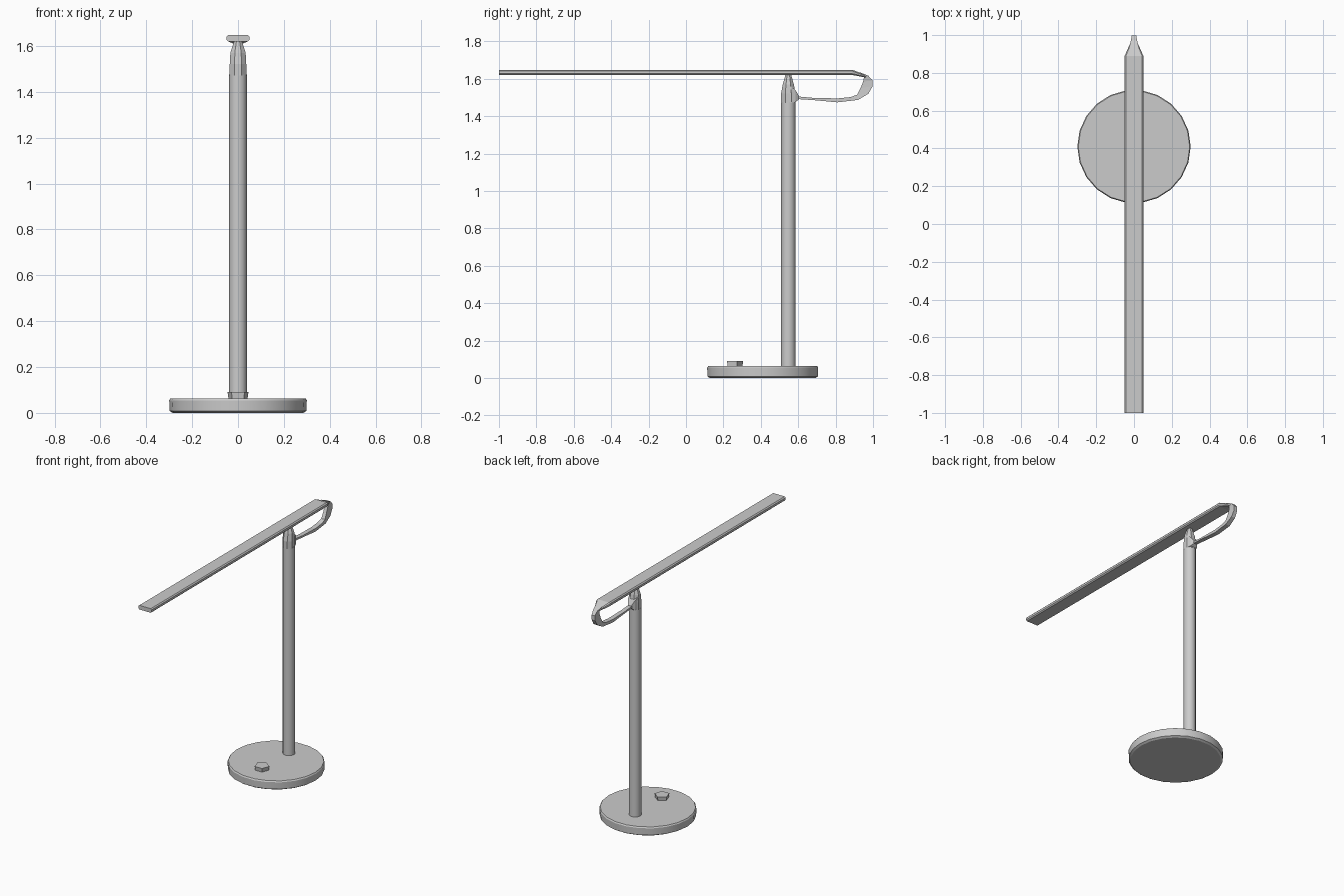
import bpy, bmesh, math

old = bpy.data.objects.get("Cube")
if old:
    bpy.data.objects.remove(old, do_unlink=True)

grey = bpy.data.materials.new("light grey")
grey.use_nodes = True
colour = (0.6, 0.6, 0.6, 1)
grey.diffuse_color = colour
grey.node_tree.nodes["Principled BSDF"].inputs["Base Color"].default_value = colour

POLE_Y = 0.547


def finish(name, bm):
    bmesh.ops.recalc_face_normals(bm, faces=bm.faces)
    mesh = bpy.data.meshes.new(name)
    bm.to_mesh(mesh)
    bm.free()
    mesh.materials.append(grey)
    ob = bpy.data.objects.new(name, mesh)
    bpy.context.collection.objects.link(ob)
    return ob


def loft(name, rings):
    """Skin a row of matching closed rings and cap both ends."""
    bm = bmesh.new()
    rows = [[bm.verts.new(p) for p in ring] for ring in rings]
    n = len(rows[0])
    for a, b in zip(rows, rows[1:]):
        for i in range(n):
            j = (i + 1) % n
            bm.faces.new((a[i], a[j], b[j], b[i]))
    bm.faces.new(rows[0])
    bm.faces.new(rows[-1])
    return finish(name, bm)


def ring(rx, ry, y, z, sides, turn=0.0):
    angles = [turn + math.tau * i / sides for i in range(sides)]
    return [(rx * math.cos(a), y + ry * math.sin(a), z) for a in angles]


def smooth(ob, degrees):
    bpy.ops.object.select_all(action='DESELECT')
    ob.select_set(True)
    bpy.context.view_layer.objects.active = ob
    bpy.ops.object.shade_smooth_by_angle(angle=math.radians(degrees))


# Round base with a small lower rim
base = loft("base", [ring(r, r, 0.41, z, 22) for r, z in
                     ((0.285, 0), (0.298, 0.008), (0.3, 0.055), (0.295, 0.063))])
smooth(base, 30)

# Faceted control knob on the base
loft("control_knob", [ring(r, r, 0.258, z, 5, math.pi / 2)
                      for r, z in ((0.043, 0.06), (0.048, 0.09))])

# Upright pole
pole = loft("pole", [ring(0.039, 0.039, POLE_Y, z, 12) for z in (0.06, 1.475)])
smooth(pole, 40)

# Tapered cap joining the pole to the arm
loft("pole_cap", [ring(rx, ry, y, z, 8, math.pi / 8) for rx, ry, y, z in (
    (0.039, 0.042, POLE_Y, 1.47), (0.039, 0.042, POLE_Y, 1.52),
    (0.036, 0.032, POLE_Y, 1.57), (0.022, 0.02, POLE_Y, 1.61),
    (0.016, 0.018, POLE_Y, 1.622))])

# Small hinge boss behind the cap
loft("hinge_boss", [[(s * w, y, z) for s, z in ((-1, lo), (1, lo), (1, hi), (-1, hi))]
                    for y, w, lo, hi in ((0.56, 0.034, 1.47, 1.56),
                                         (0.585, 0.026, 1.475, 1.54),
                                         (0.604, 0.012, 1.49, 1.508))])


# Flat arm with chamfered edges and a pointed rear end
def arm_section(y, w, lo, hi):
    c = min(0.007, (hi - lo) / 3)
    right = [(w - c, lo), (w, lo + c), (w, hi - c), (w - c, hi)]
    outline = right + [(-x, z) for x, z in reversed(right)]
    return [(x, y, z) for x, z in outline]


loft("lamp_arm", [arm_section(*s) for s in (
    (-1, 0.05, 1.62, 1.648), (0.89, 0.05, 1.62, 1.648),
    (0.965, 0.016, 1.606, 1.618))])

# Tapering strap that loops from the rear of the arm down to the hinge
strap = (  # outer y, z, inner y, z, half width
    (0.93, 1.634, 0.93, 1.62, 0.026), (0.975, 1.616, 0.952, 1.61, 0.016),
    (0.998, 1.59, 0.947, 1.585, 0.012), (0.998, 1.56, 0.933, 1.55, 0.012),
    (0.975, 1.52, 0.915, 1.515, 0.014), (0.92, 1.487, 0.88, 1.502, 0.016),
    (0.81, 1.474, 0.81, 1.495, 0.016), (0.68, 1.486, 0.68, 1.498, 0.015),
    (0.59, 1.492, 0.59, 1.506, 0.013))
loft("hinge_strap", [[(-w, yo, zo), (w, yo, zo), (w, yi, zi), (-w, yi, zi)]
                     for yo, zo, yi, zi, w in strap])
